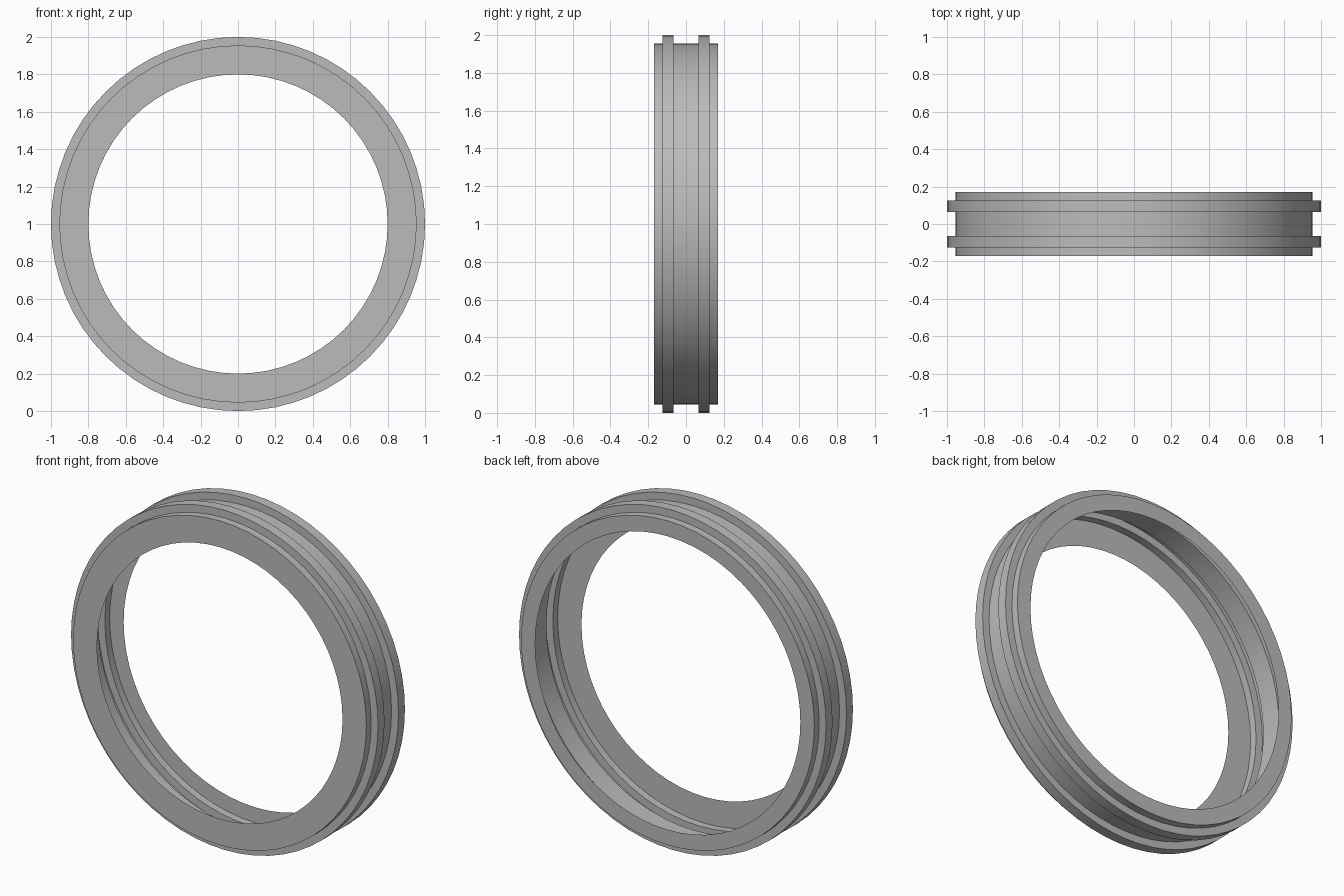
import bpy, bmesh, math

if "Cube" in bpy.data.objects:
    bpy.data.objects.remove(bpy.data.objects["Cube"])

SEGMENTS = 64
grey = bpy.data.materials.new("neutral grey")
grey.diffuse_color = (0.5, 0.5, 0.5, 1)
grey.use_nodes = True
grey.node_tree.nodes["Principled BSDF"].inputs["Base Color"].default_value = grey.diffuse_color

# Thin shell profile (radius, y): front flange, two hollow ribs, back flange
R_BODY, R_RIB = 0.955, 1.0
profile = [(0.80, -0.17), (R_BODY, -0.17)]
for a, b in ((-0.125, -0.065), (0.065, 0.125)):
    profile += [(R_BODY, a), (R_RIB, a), (R_RIB, b), (R_BODY, b)]
profile += [(R_BODY, 0.17), (0.864, 0.17)]

# Revolve the profile around the y axis
bm = bmesh.new()
rings = []
for i in range(SEGMENTS):
    t = 2 * math.pi * i / SEGMENTS
    rings.append([bm.verts.new((r * math.sin(t), y, 1 + r * math.cos(t)))
                  for r, y in profile])
for i in range(SEGMENTS):
    p, q = rings[i], rings[(i + 1) % SEGMENTS]
    for j in range(len(profile) - 1):
        bm.faces.new((p[j], p[j + 1], q[j + 1], q[j]))

# Make the outer walls face outward
bm.normal_update()
rib_face = max(bm.faces, key=lambda f: f.calc_center_median().z)
if rib_face.normal.z < 0:
    bmesh.ops.reverse_faces(bm, faces=bm.faces[:])

mesh = bpy.data.meshes.new("ribbed_ring")
bm.to_mesh(mesh)
bm.free()
mesh.materials.append(grey)
ring = bpy.data.objects.new("ribbed_ring", mesh)
bpy.context.collection.objects.link(ring)

# Smooth around the ring, sharp at profile corners
bpy.context.view_layer.objects.active = ring
ring.select_set(True)
bpy.ops.object.shade_smooth_by_angle(angle=math.radians(30))
